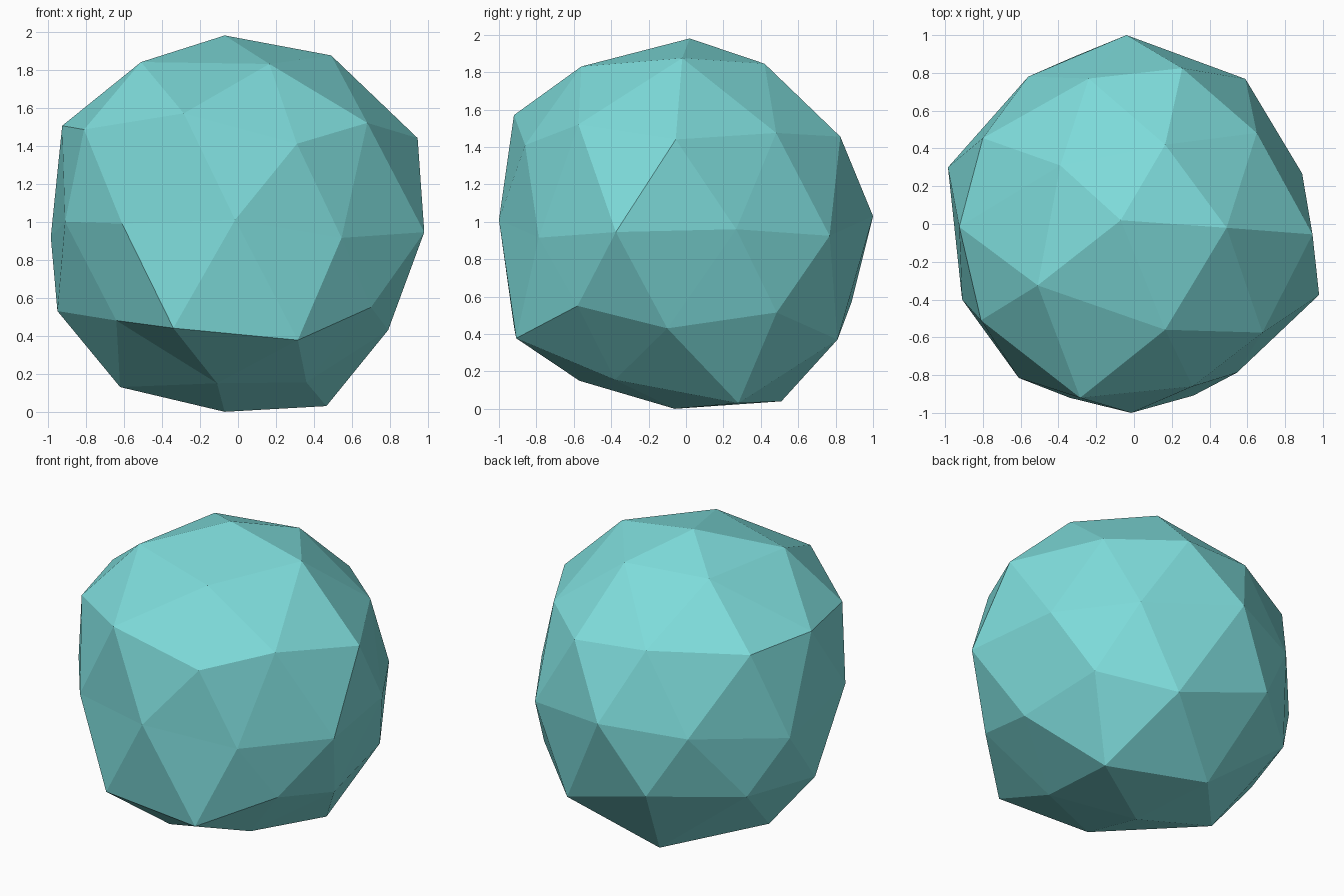
import bpy, bmesh
from mathutils import Vector

# Corners of the faceted boulder, grouped in rough rings from top to bottom
RINGS = {
    "crown": [(-.07, .02, 1.98), (-.51, -.325, 1.84), (.49, -.02, 1.875),
              (.165, -.56, 1.83), (.165, .42, 1.845), (-.39, .31, 1.84)],
    "shoulder": [(-.285, -.92, 1.57), (.68, -.575, 1.52), (.945, -.055, 1.44),
                 (-.81, -.51, 1.485), (-.925, -.015, 1.505), (.31, -.86, 1.41),
                 (.65, .482, 1.475), (.255, .825, 1.455), (-.24, .77, 1.49),
                 (-.80, .455, 1.49)],
    "belt": [(-.015, -1.0, 1.01), (-.61, -.815, .99), (-.91, -.40, 1.0),
             (-.985, .30, .92), (.98, -.375, .945), (.545, -.787, .915),
             (.89, .268, .96), (.59, .768, .925), (-.04, 1.0, 1.03),
             (-.56, .78, .98)],
    "skirt": [(-.34, -.92, .44), (.315, -.908, .377), (.70, -.58, .55),
              (.79, -.10, .43), (.72, .485, .515), (.32, .81, .37),
              (-.32, .885, .57), (-.79, .48, .54), (-.95, -.02, .53),
              (-.64, -.56, .48)],
    "base": [(.36, -.38, .155), (-.07, -.06, 0), (.465, .28, .03),
             (-.16, .51, .04), (-.62, 0, .13), (-.11, -.57, .15)],
}

centre = Vector((0, 0, 1))
points = [Vector(p) for ring in RINGS.values() for p in ring]

# Triangulate on a unit sphere, then push every corner to its own distance
bm = bmesh.new()
home = {}
for p in points:
    v = bm.verts.new((p - centre).normalized())
    home[v] = p
bmesh.ops.convex_hull(bm, input=list(bm.verts))
for v in bm.verts:
    v.co = home[v]
bmesh.ops.recalc_face_normals(bm, faces=bm.faces)

mesh = bpy.data.meshes.new("boulder")
bm.to_mesh(mesh)
bm.free()
boulder = bpy.data.objects.new("boulder", mesh)
bpy.context.collection.objects.link(boulder)

# One flat turquoise colour
mat = bpy.data.materials.new("turquoise")
mat.diffuse_color = (.209, .716, .708, 1)
mesh.materials.append(mat)
